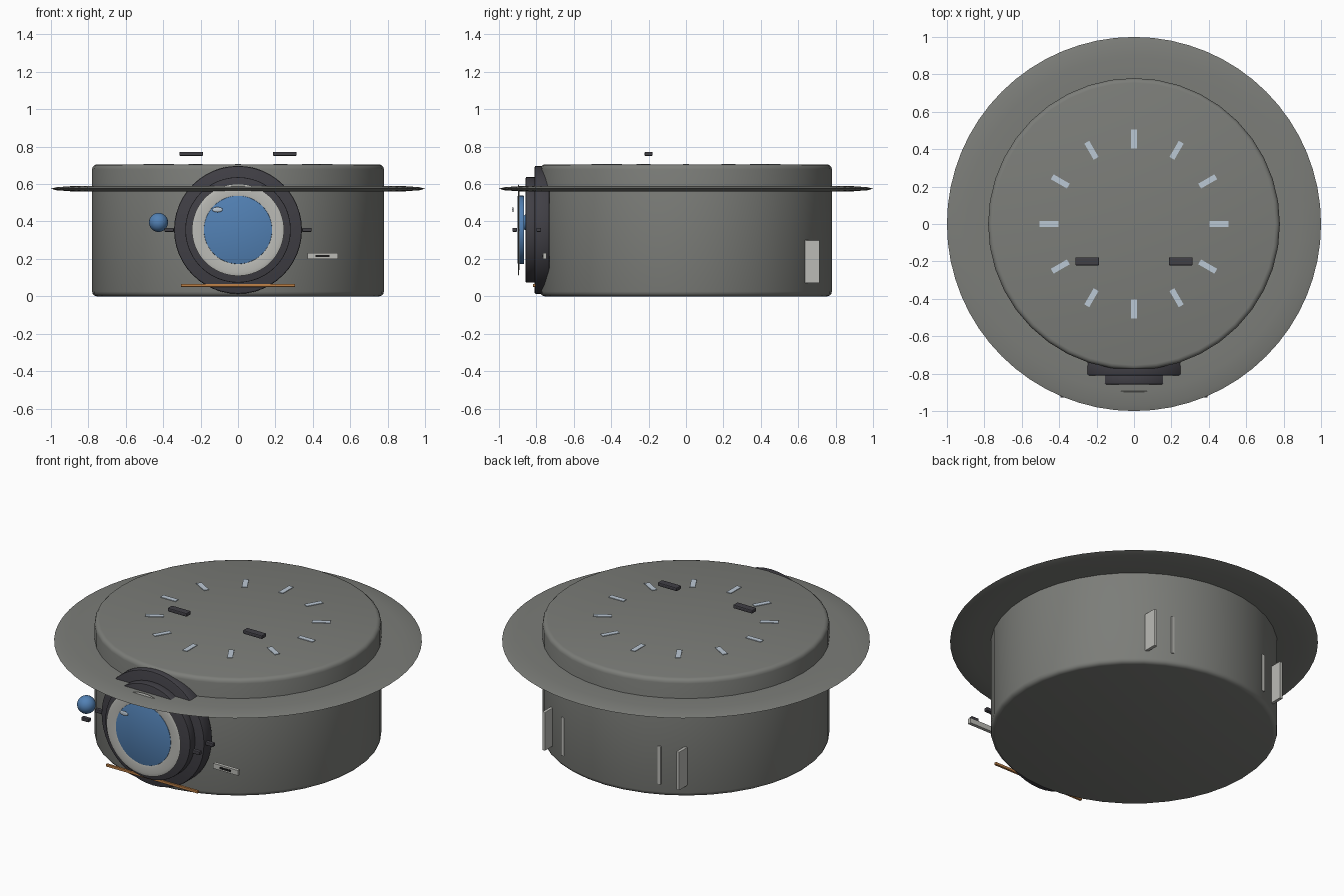
import bpy, math

if "Cube" in bpy.data.objects:
    bpy.data.objects.remove(bpy.data.objects["Cube"])


def material(name, r, g, b):
    m = bpy.data.materials.new(name)
    m.diffuse_color = (r, g, b, 1)
    m.use_nodes = True
    m.node_tree.nodes["Principled BSDF"].inputs["Base Color"].default_value = m.diffuse_color
    return m


BODY = material("warm_grey", 0.20, 0.205, 0.19)
DARK = material("charcoal", 0.052, 0.050, 0.060)
LIGHT = material("light_grey", 0.50, 0.50, 0.47)
BLUE = material("lens_blue", 0.085, 0.22, 0.46)
PALE = material("pale_blue_grey", 0.50, 0.58, 0.66)
COPPER = material("copper", 0.50, 0.21, 0.06)
BLACK = material("black", 0.01, 0.01, 0.01)


def finish(name, mat, bevel=0, smooth=True, segments=2):
    o = bpy.context.object
    o.name = name
    o.data.materials.append(mat)
    bpy.ops.object.transform_apply(location=False, rotation=True, scale=True)
    if bevel:
        b = o.modifiers.new("bevel", "BEVEL")
        b.width, b.segments, b.limit_method = bevel, segments, "ANGLE"
        b.angle_limit = math.radians(40)
        bpy.ops.object.modifier_apply(modifier="bevel")
    if smooth:
        bpy.ops.object.shade_smooth_by_angle(angle=math.radians(35))
    return o


def box(name, mat, loc, size, bevel=0, rot=0):
    bpy.ops.mesh.primitive_cube_add(size=1, location=loc, rotation=(0, 0, rot))
    bpy.context.object.scale = size
    return finish(name, mat, bevel, False, 2)


def front_disc(name, mat, radius, y0, y1, z, bevel=0, sides=48):
    bpy.ops.mesh.primitive_cylinder_add(
        vertices=sides, radius=radius, depth=abs(y1 - y0),
        location=(0, (y0 + y1) / 2, z), rotation=(math.pi / 2, 0, 0))
    return finish(name, mat, bevel)


def flat_torus(name, mat, loc, major, minor, squash, rot=(0, 0, 0), sides=64):
    bpy.ops.mesh.primitive_torus_add(
        major_radius=major, minor_radius=minor, major_segments=sides,
        minor_segments=12, location=loc, rotation=rot)
    bpy.context.object.scale = (1, 1, squash)
    return finish(name, mat)


# drum body with rounded rims, and the thin brim around it
bpy.ops.mesh.primitive_cylinder_add(vertices=40, radius=0.78, depth=0.705,
                                    location=(0, 0, 0.3525))
finish("body", BODY, 0.025, True, 3)
flat_torus("brim", BODY, (0, 0, 0.575), 0.79, 0.21, 0.075)

# lens assembly on the front
LZ = 0.355
front_disc("lens_collar", DARK, 0.342, -0.81, -0.73, LZ, 0.008)
front_disc("lens_barrel", DARK, 0.282, -0.857, -0.80, LZ, 0.004)
front_disc("lens_glass", BLUE, 0.183, -0.90, -0.865, LZ, 0.004)
flat_torus("lens_ring", LIGHT, (0, -0.895, LZ), 0.21, 0.036, 0.1,
           (math.pi / 2, 0, 0))

# small glint in front of the glass
bpy.ops.mesh.primitive_uv_sphere_add(segments=16, ring_count=8, radius=1,
                                     location=(-0.11, -0.925, 0.463))
bpy.context.object.scale = (0.028, 0.004, 0.014)
finish("lens_glint", PALE)

# ball beside the lens
bpy.ops.mesh.primitive_uv_sphere_add(segments=24, ring_count=16, radius=0.051,
                                     location=(-0.425, -0.83, 0.395))
finish("side_ball", BLUE)

# parts mirrored left and right
for s, side in ((-1, "left"), (1, "right")):
    for y, row in ((-0.915, "front"), (-0.787, "rear")):
        box(f"{row}_knob_{side}", DARK, (s * 0.368, y, LZ),
            (0.05, 0.025, 0.021), 0.004)
    box(f"top_pad_{side}", DARK, (s * 0.25, -0.2, 0.761),
        (0.128, 0.043, 0.022), 0.006)
    for x, kind in ((0.445, "outer"), (0.32, "inner")):
        box(f"{kind}_back_fin_{side}", LIGHT, (s * x, 0.675, 0.185),
            (0.02, 0.08, 0.23), 0.003)

# copper strip below the lens
box("copper_strip", COPPER, (0, -0.811, 0.058), (0.61, 0.014, 0.015), 0.002)

# socket plate with its slot
box("socket_plate", LIGHT, (0.453, -0.755, 0.215), (0.165, 0.02, 0.031))
box("socket_slot", BLACK, (0.453, -0.765, 0.215), (0.075, 0.006, 0.012))

# twelve dial marks on the top
for i in range(12):
    a = i * math.pi / 6
    box(f"dial_mark_{i + 1}", PALE,
        (0.455 * math.cos(a), 0.455 * math.sin(a), 0.7045),
        (0.1, 0.03, 0.008), 0, a)
